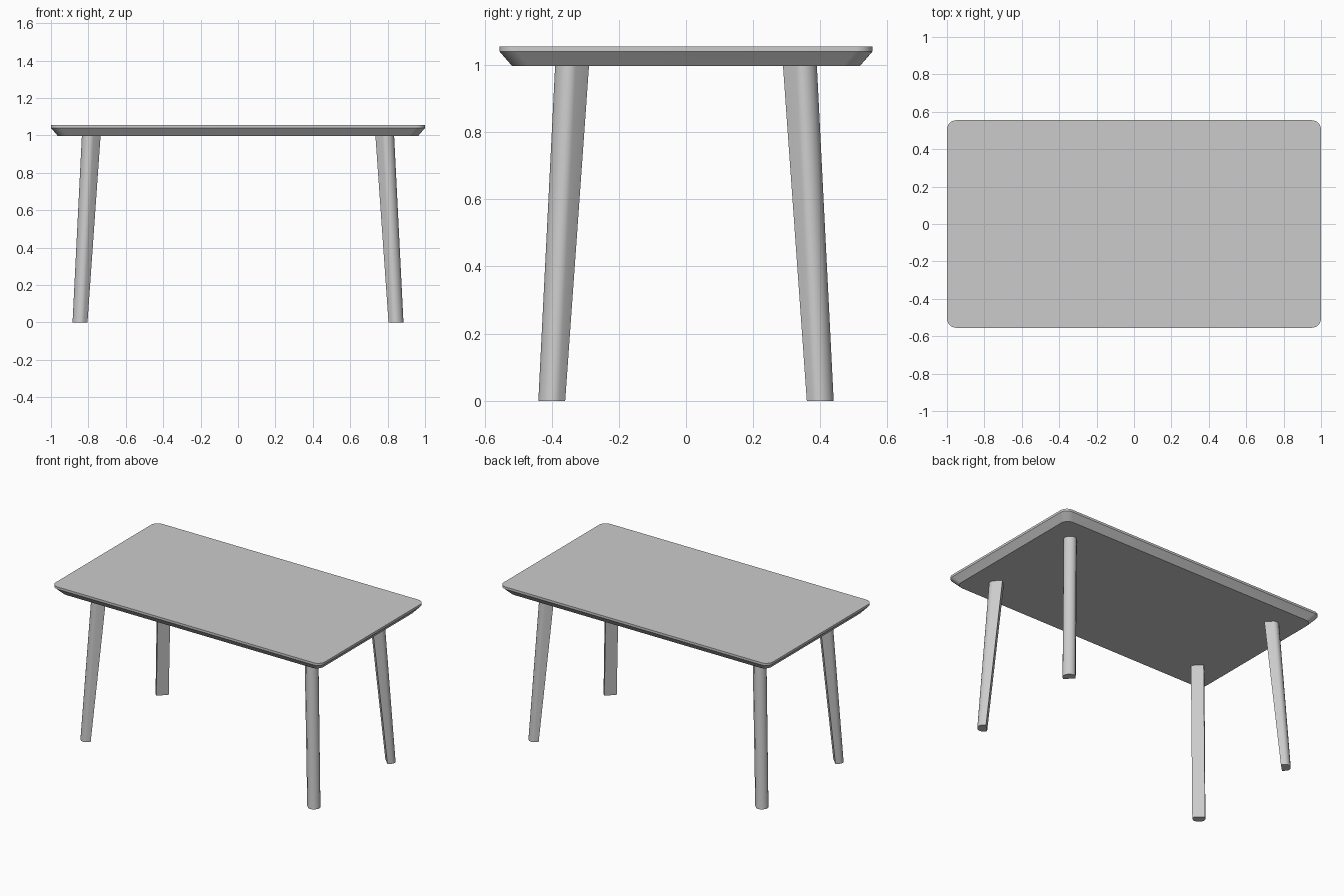
import bpy, bmesh, math
from mathutils import Vector

if "Cube" in bpy.data.objects:
    bpy.data.objects.remove(bpy.data.objects["Cube"])


def loft(name, loops):
    """Skin a stack of equal-length closed loops and cap both ends."""
    bm = bmesh.new()
    rings = [[bm.verts.new(p) for p in loop] for loop in loops]
    n = len(rings[0])
    for a, b in zip(rings, rings[1:]):
        for i in range(n):
            j = (i + 1) % n
            bm.faces.new((a[i], a[j], b[j], b[i]))
    bm.faces.new(rings[0][::-1])
    bm.faces.new(rings[-1])
    bmesh.ops.recalc_face_normals(bm, faces=bm.faces)
    mesh = bpy.data.meshes.new(name)
    bm.to_mesh(mesh)
    bm.free()
    obj = bpy.data.objects.new(name, mesh)
    bpy.context.collection.objects.link(obj)
    bpy.ops.object.select_all(action='DESELECT')
    bpy.context.view_layer.objects.active = obj
    obj.select_set(True)
    bpy.ops.object.shade_smooth_by_angle(angle=math.radians(32))
    return obj


def rounded_rect(hx, hy, r, z, seg=8):
    pts = []
    for k, (sx, sy) in enumerate(((1, 1), (-1, 1), (-1, -1), (1, -1))):
        for i in range(seg + 1):
            a = math.pi / 2 * (k + i / seg)
            pts.append(Vector((sx * (hx - r) + r * math.cos(a),
                               sy * (hy - r) + r * math.sin(a), z)))
    return pts


def leg_section(outer, inner, z, half_width=0.0385, bulge=0.03, seg=8):
    """Round nose pointing to the table corner, flat back facing inward."""
    out = Vector((1, 1, 0)).normalized()
    side = Vector((-1, 1, 0)).normalized()
    c, b = Vector((*outer, z)), Vector((*inner, z))
    pts = [b - side * half_width]
    for i in range(seg + 1):
        a = math.pi * (i / seg - 0.5)
        pts.append(c + out * bulge * math.cos(a) + side * half_width * math.sin(a))
    pts.append(b + side * half_width)
    return pts


# Table top: thin upright rim over an undercut bevel
profile = [(0.997, 0.037), (1.04, 0.0), (1.055, 0.0)]
loft("table_top", [rounded_rect(1 - d, 0.555 - d, 0.05, z) for z, d in profile])

# Four splayed legs, deeper at the top
foot = leg_section((0.8505, 0.4055), (0.832, 0.387), 0)
head = leg_section((0.8005, 0.3555), (0.762, 0.316), 0.998)
for end, sy in (("front", -1), ("back", 1)):
    for hand, sx in (("left", -1), ("right", 1)):
        loft(f"{end}_{hand}_leg",
             [[Vector((p.x * sx, p.y * sy, p.z)) for p in s] for s in (foot, head)])
